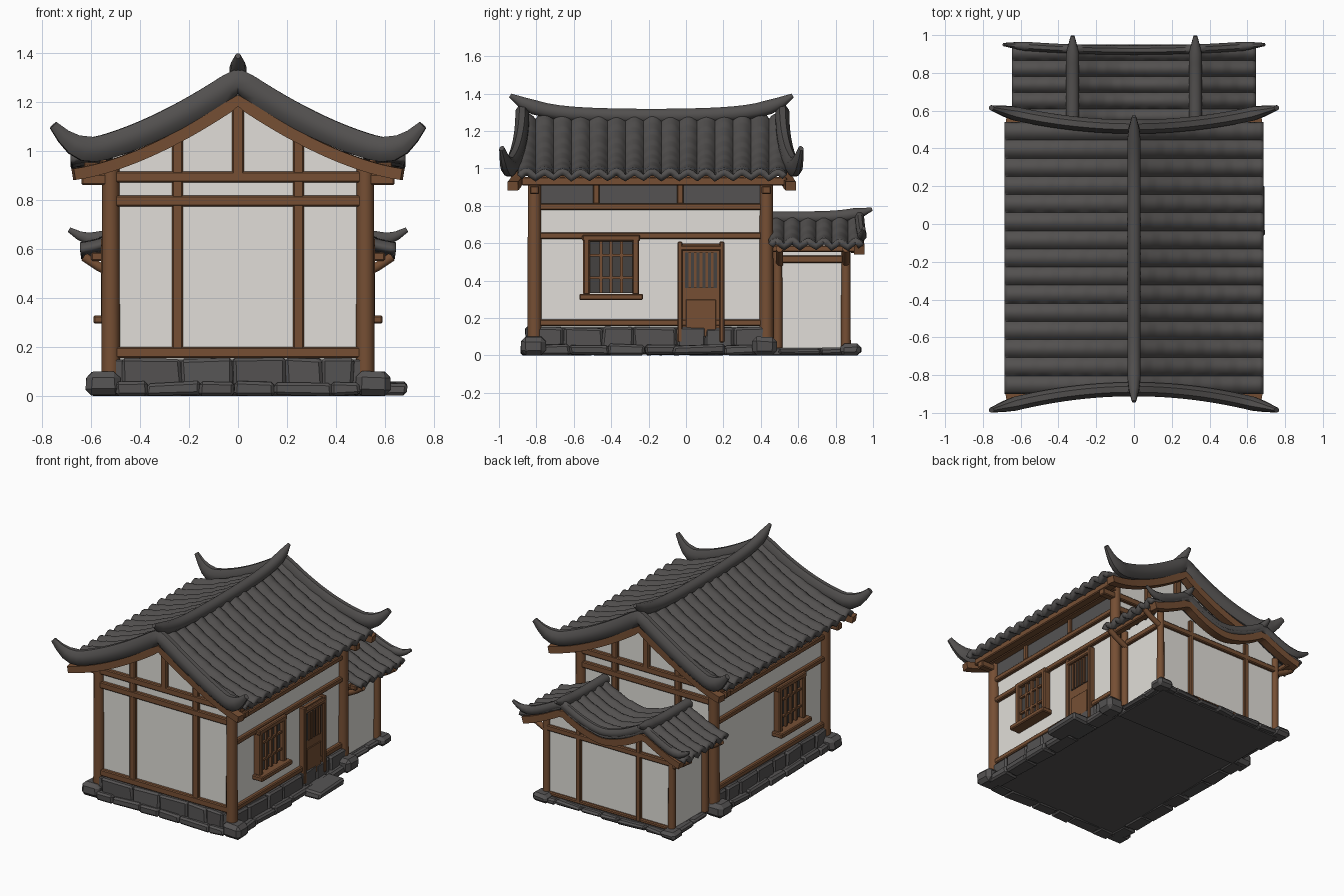
import bpy, bmesh, math, random
from mathutils import Vector

random.seed(4)
if "Cube" in bpy.data.objects:
    bpy.data.objects.remove(bpy.data.objects["Cube"])


def material(name, r, g, b):
    m = bpy.data.materials.new(name)
    m.use_nodes = True
    m.diffuse_color = (r, g, b, 1)
    bsdf = m.node_tree.nodes["Principled BSDF"]
    bsdf.inputs["Base Color"].default_value = (r, g, b, 1)
    bsdf.inputs["Roughness"].default_value = 0.9
    return m


TILE = material("roof tile grey", 0.085, 0.08, 0.078)
STONE = material("stone grey", 0.09, 0.086, 0.086)
WOOD = material("timber brown", 0.18, 0.078, 0.034)
PLASTER = material("white plaster", 0.75, 0.73, 0.69)
DARK = material("dark opening", 0.06, 0.055, 0.052)


def finish(name, bm, mat, smooth=None):
    bmesh.ops.recalc_face_normals(bm, faces=bm.faces[:])
    me = bpy.data.meshes.new(name)
    bm.to_mesh(me)
    bm.free()
    me.materials.append(mat)
    if smooth:
        me.shade_smooth()
        me.set_sharp_from_angle(angle=math.radians(smooth))
    ob = bpy.data.objects.new(name, me)
    bpy.context.scene.collection.objects.link(ob)
    return ob


def box(name, centre, size, mat=WOOD, bevel=0.006, jitter=0):
    bm = bmesh.new()
    bmesh.ops.create_cube(bm, size=1)
    for v in bm.verts:
        v.co = Vector([c + k * s for c, k, s in zip(centre, v.co, size)])
        v.co += Vector([random.uniform(-jitter, jitter) for _ in range(3)])
        v.co.z = max(v.co.z, 0)
    if bevel:
        bmesh.ops.bevel(bm, geom=bm.edges[:], offset=bevel, segments=1, affect='EDGES')
    return finish(name, bm, mat)


def post(name, x, y, z0, z1, radius):
    bm = bmesh.new()
    bmesh.ops.create_cone(bm, cap_ends=True, segments=12, radius1=radius,
                          radius2=radius * 0.92, depth=z1 - z0)
    bmesh.ops.translate(bm, verts=bm.verts[:], vec=(x, y, (z0 + z1) / 2))
    return finish(name, bm, WOOD, 40)


def sweep(name, path, w, h, mat, scales=None, sides=8):
    """Tube of elliptical section along a path."""
    bm = bmesh.new()
    path = [Vector(p) for p in path]
    rings = []
    for i, p in enumerate(path):
        t = path[min(i + 1, len(path) - 1)] - path[max(i - 1, 0)]
        side = t.cross(Vector((0, 0, 1))).normalized()
        up = side.cross(t).normalized()
        k = scales[i] if scales else 1
        angles = [math.tau * (j + 0.5) / sides for j in range(sides)]
        rings.append([bm.verts.new(p + side * w * k * math.cos(a) + up * h * k * math.sin(a))
                      for a in angles])
    for a, b in zip(rings, rings[1:]):
        for j in range(sides):
            n = (j + 1) % sides
            bm.faces.new((a[j], a[n], b[n], b[j]))
    bm.faces.new(rings[0])
    bm.faces.new(rings[-1])
    return finish(name, bm, mat, 50)


def prism(name, outline, y0, y1, mat):
    bm = bmesh.new()
    a, b = ([bm.verts.new((x, y, z)) for x, z in outline] for y in (y0, y1))
    for i in range(len(a)):
        j = (i + 1) % len(a)
        bm.faces.new((a[i], a[j], b[j], b[i]))
    bm.faces.new(a)
    bm.faces.new(b)
    return finish(name, bm, mat)


def span(a, b, n):
    return [a + (b - a) * i / n for i in range(n + 1)]


# Roof cross-sections: a swept gable, and a twin-ridged wave
def main_roof(x):
    return 0.975 + 0.305 * max(1 - abs(x) / 0.72, 0) ** 1.6


def annex_roof(x):
    x = abs(x)
    if x < 0.32:
        return 0.62 + 0.12 * (x / 0.32) ** 1.7
    return 0.605 + 0.135 * (max(0.66 - x, 0) / 0.34) ** 1.4


def tiled_roof(name, height, half, y0, y1, rows):
    """Rounded tile rows with small overlapping steps down the slope."""
    bm = bmesh.new()
    pitch = (y1 - y0) / rows
    grid = []
    for x in span(-half, half, 64):
        line = []
        for y in span(y0, y1, rows * 8):
            bump = 0.03 * abs(math.sin(math.pi * (y - y0) / pitch)) ** 0.8
            step = 0.007 * ((abs(x) * 9 + 0.37 * int((y - y0) / pitch)) % 1)
            line.append(bm.verts.new((x, y, height(x) + bump + step - 0.015)))
        grid.append(line)
    for a, b in zip(grid, grid[1:]):
        for j in range(len(a) - 1):
            bm.faces.new((a[j], b[j], b[j + 1], a[j + 1]))
    for e in bm.edges:
        e.smooth = not e.is_boundary
    ob = finish(name, bm, TILE, 60)
    if ob.data.polygons[0].normal.z < 0:
        ob.data.flip_normals()
    mod = ob.modifiers.new("thickness", 'SOLIDIFY')
    mod.thickness, mod.offset = 0.035, -1


def rim(name, height, y, flare, tip, w, h, lift):
    """Gable edge tube with upturned tips, and a timber board below it."""
    xs = span(-tip, tip, 36)
    edge = tip * 0.74
    path = [(x, y + flare * (x / tip) ** 2, height(min(abs(x), tip * 0.91)) + 0.01
             + lift * (max(abs(x) - edge, 0) / (tip - edge)) ** 2) for x in xs]
    scales = [1 - 0.65 * max(abs(x) / tip - 0.85, 0) / 0.15 for x in xs]
    sweep(name + "_rim", path, w, h, TILE, scales)
    board = [(x, y + flare * (x / tip) ** 2 * 0.7 - 0.01 * math.copysign(1, flare),
              height(x) - h - 0.018) for x in span(-tip * 0.89, tip * 0.89, 32)]
    sweep(name + "_bargeboard", board, 0.04, 0.033, WOOD, sides=4)


# Main roof
tiled_roof("main_roof_tiles", main_roof, 0.685, -0.9, 0.54, 15)
rim("front", main_roof, -0.875, -0.11, 0.755, 0.04, 0.055, 0.12)
rim("back", main_roof, 0.515, 0.1, 0.755, 0.04, 0.055, 0.12)
ts = span(-1, 1, 24)
sweep("main_ridge", [(0, -0.185 + 0.755 * t, 1.28 + 0.03 * t * t + 0.08 * t ** 6) for t in ts],
      0.038, 0.042, TILE, [1 - 0.7 * max(abs(t) - 0.88, 0) / 0.12 for t in ts])

# Annex roof
tiled_roof("annex_roof_tiles", annex_roof, 0.645, 0.44, 0.95, 6)
rim("annex", annex_roof, 0.92, 0.03, 0.69, 0.026, 0.032, 0.06)
for s in (-1, 1):
    ts = span(0, 1, 12)
    sweep("annex_ridge", [(s * 0.325, 0.44 + 0.555 * t, 0.738 + 0.045 * t ** 5) for t in ts],
          0.037, 0.035, TILE, [1 - 0.7 * max(t - 0.84, 0) / 0.16 for t in ts])

# Plaster walls rising into the roofs
for name, height, half, y0, y1, base in (("main_walls", main_roof, 0.512, -0.81, 0.43, 0.1),
                                         ("annex_walls", annex_roof, 0.48, 0.4, 0.855, 0.02)):
    top = [(x, height(x) - 0.035) for x in span(half, -half, 32)]
    prism(name, [(-half, base), (half, base)] + top, y0, y1, PLASTER)

# Stone foundation
box("foundation", (0, -0.19, 0.08), (1.06, 1.3, 0.14), STONE)
box("annex_foundation", (0, 0.65, 0.02), (0.98, 0.46, 0.04), STONE)


def stones(name, start, end, z, height, depth):
    a, b = Vector(start), Vector(end)
    length, pos = (b - a).length, 0
    while pos < length - 0.02:
        step = min(random.uniform(0.12, 0.24), length - pos)
        c = a.lerp(b, (pos + step / 2) / length)
        size = (step, depth) if abs(a.x - b.x) > 0.1 else (depth, step)
        box(name, (c.x, c.y, z), (*size, height), STONE, 0.012, 0.007)
        pos += step


for s in (-1, 1):
    stones("side_slab", (s * 0.53, -0.8), (s * 0.53, 0.44), 0.03, 0.055, 0.11)
    stones("side_block", (s * 0.52, -0.8), (s * 0.52, 0.42), 0.09, 0.12, 0.06)
    stones("annex_side_slab", (s * 0.48, 0.5), (s * 0.48, 0.86), 0.02, 0.035, 0.09)
    box("annex_corner_stone", (s * 0.5, 0.88, 0.032), (0.12, 0.11, 0.06), STONE, 0.02, 0.006)
    for y in (-0.815, 0.42):
        box("corner_stone", (s * 0.55, y, 0.05), (0.14, 0.13, 0.1), STONE, 0.025, 0.006)
stones("front_slab", (-0.5, -0.83), (0.5, -0.83), 0.03, 0.055, 0.1)
stones("front_block", (-0.47, -0.82), (0.47, -0.82), 0.085, 0.14, 0.07)
stones("annex_back_slab", (-0.46, 0.87), (0.46, 0.87), 0.02, 0.035, 0.09)
box("door_step", (0.625, 0.07, 0.03), (0.13, 0.28, 0.05), STONE, 0.012, 0.006)

# Timber frame of both gable ends
for y in (-0.81, 0.43):
    for z in (0.178, 0.797, 0.895):
        box("gable_beam", (0, y, z), (1.04, 0.05, 0.045))
    box("king_post", (0, y, 1.05), (0.048, 0.05, 0.32))
    for s in (-1, 1):
        box("gable_stud", (s * 0.247, y, 0.62), (0.046, 0.045, 0.88))
        post("corner_post", s * 0.52, y, 0.08, 0.96, 0.038)
        box("eave_bracket", (s * 0.575, y, 0.885), (0.13, 0.05, 0.045))

# Timber frame, grey upper panels and windows of both long sides
for s in (-1, 1):
    for z in (0.175, 0.64, 0.795):
        box("side_beam", (s * 0.515, -0.19, z), (0.045, 1.22, 0.036))
    box("eave_purlin", (s * 0.6, -0.17, 0.932), (0.06, 1.42, 0.045))
    box("wall_plate", (s * 0.535, -0.19, 0.94), (0.06, 1.3, 0.05))
    box("upper_panel", (s * 0.515, -0.19, 0.865), (0.008, 1.2, 0.11), STONE, 0)
    for y in (-0.48, -0.03):
        box("upper_stud", (s * 0.515, y, 0.865), (0.04, 0.035, 0.11))
    wy, wz = -0.4, 0.475
    box("window_opening", (s * 0.515, wy, wz), (0.03, 0.25, 0.28), DARK, 0)
    box("window_sill", (s * 0.545, wy, 0.313), (0.09, 0.34, 0.034))
    box("window_head", (s * 0.53, wy, 0.628), (0.06, 0.31, 0.035))
    for d in (-1, 1):
        box("window_jamb", (s * 0.53, wy + d * 0.132, wz), (0.06, 0.036, 0.3))
        box("lattice_rail", (s * 0.538, wy, wz + d * 0.06), (0.016, 0.24, 0.014), bevel=0)
    for d in (-1, 0, 1):
        box("lattice_bar", (s * 0.538, wy + d * 0.055, wz), (0.018, 0.016, 0.28), bevel=0)

# Door on the left side
box("door_leaf", (0.518, 0.08, 0.335), (0.035, 0.22, 0.53), bevel=0)
box("door_opening", (0.536, 0.08, 0.455), (0.006, 0.17, 0.19), DARK, 0)
box("door_lower_panel", (0.537, 0.08, 0.2), (0.008, 0.16, 0.2), bevel=0.003)
box("door_lintel", (0.528, 0.08, 0.575), (0.05, 0.25, 0.03))
for d in (-1, 1):
    box("door_jamb", (0.528, 0.08 + d * 0.112, 0.34), (0.05, 0.026, 0.54))
for y in span(0.02, 0.14, 4):
    box("door_bar", (0.541, y, 0.455), (0.012, 0.014, 0.19), bevel=0)

# Annex timber frame
box("annex_back_beam", (0, 0.855, 0.515), (1, 0.04, 0.04))
box("annex_back_sill", (0, 0.855, 0.052), (0.98, 0.035, 0.025))
for s in (-1, 1):
    post("annex_corner_post", s * 0.49, 0.855, 0.04, 0.6, 0.026)
    post("annex_inner_post", s * 0.49, 0.49, 0.04, 0.6, 0.026)
    box("annex_back_stud", (s * 0.235, 0.857, 0.33), (0.036, 0.035, 0.58))
    box("annex_side_beam", (s * 0.482, 0.67, 0.515), (0.04, 0.36, 0.04))
    box("annex_eave_purlin", (s * 0.575, 0.69, 0.57), (0.05, 0.46, 0.035))
    for y in (0.5, 0.855):
        sweep("annex_brace", [(s * 0.49, y, 0.49), (s * 0.57, y, 0.53), (s * 0.63, y, 0.57)],
              0.02, 0.02, WOOD)
